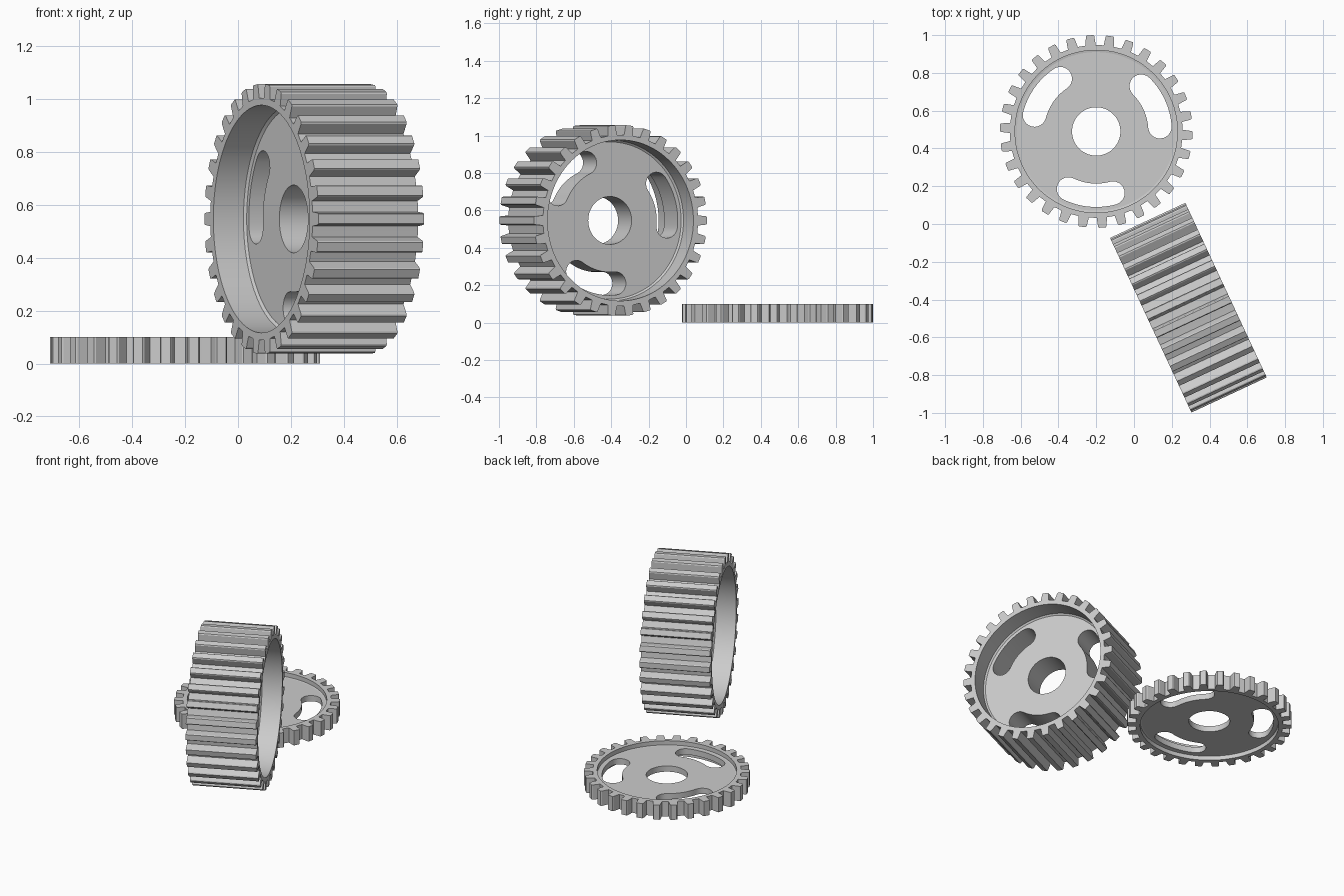
import bpy
import bmesh
from math import sin, cos, pi, radians
from mathutils import Matrix, Vector

cube = bpy.data.objects.get("Cube")
if cube:
    bpy.data.objects.remove(cube, do_unlink=True)

steel = bpy.data.materials.new("light grey metal")
steel.use_nodes = True
GREY = (0.6, 0.6, 0.6, 1.0)
steel.diffuse_color = GREY
steel.node_tree.nodes["Principled BSDF"].inputs["Base Color"].default_value = GREY

TEETH = 30
RIM_IN, ROOT, TIP = 0.43, 0.457, 0.51
BORE, SLOT_MID, SLOT_HALF = 0.128, 0.338, 0.062


def polar(r, a):
    return Vector((r * cos(a), r * sin(a)))


def arc(r, start, end, steps, centre=Vector((0, 0))):
    return [centre + polar(r, start + (end - start) * i / steps) for i in range(steps + 1)]


def circle(r, steps=96):
    return arc(r, 0, 2 * pi, steps)[:-1]


def tooth_outline():
    # one tooth profile repeated around the root circle
    half = [(ROOT, 0.027), (TIP - 0.006, 0.0225), (TIP, 0.018)]
    tooth = [(r, -w) for r, w in half] + [(r, w) for r, w in reversed(half)]
    pts = []
    for k in range(TEETH):
        a = 2 * pi * k / TEETH
        turn = Matrix.Rotation(a, 2)
        pts += [turn @ Vector(p) for p in tooth]
        pts.append(polar(ROOT, a + pi / TEETH))
    return pts


def slot_outline(a):
    # curved slot with round ends
    span = radians(20.5)
    lo, hi = a - span, a + span
    return (arc(SLOT_MID + SLOT_HALF, lo, hi, 14)
            + arc(SLOT_HALF, hi, hi + pi, 12, polar(SLOT_MID, hi))[1:]
            + arc(SLOT_MID - SLOT_HALF, hi, lo, 14)[1:]
            + arc(SLOT_HALF, lo + pi, lo + 2 * pi, 12, polar(SLOT_MID, lo))[1:-1])


def finish(obj, matrix):
    bpy.ops.object.select_all(action="DESELECT")
    obj.select_set(True)
    bpy.context.view_layer.objects.active = obj
    if obj.type == "CURVE":
        bpy.ops.object.convert(target="MESH")
        obj = bpy.context.object
    bm = bmesh.new()
    bm.from_mesh(obj.data)
    bmesh.ops.remove_doubles(bm, verts=bm.verts, dist=0.0001)
    bmesh.ops.recalc_face_normals(bm, faces=bm.faces)
    bm.to_mesh(obj.data)
    bm.free()
    obj.data.materials.clear()
    obj.data.materials.append(steel)
    bpy.ops.object.shade_smooth_by_angle(angle=radians(30))
    obj.matrix_world = matrix


def plate(name, loops, half, matrix):
    # flat outline with holes, extruded both ways
    curve = bpy.data.curves.new(name, "CURVE")
    curve.dimensions = "2D"
    curve.fill_mode = "BOTH"
    curve.extrude = half
    for loop in loops:
        spline = curve.splines.new("POLY")
        spline.points.add(len(loop) - 1)
        for point, p in zip(spline.points, loop):
            point.co = (p.x, p.y, 0, 1)
        spline.use_cyclic_u = True
    obj = bpy.data.objects.new(name, curve)
    bpy.context.collection.objects.link(obj)
    finish(obj, matrix)


def chamfer_ring(name, web, size, matrix):
    # sloped seat where the web meets the rim, on both sides
    bm = bmesh.new()
    inner, outer = RIM_IN - 0.01, RIM_IN + 0.005
    rings = [[bm.verts.new((p.x, p.y, z)) for p in circle(r)]
             for r, z in ((inner, web), (outer, web + size), (outer, -web - size), (inner, -web))]
    n = len(rings[0])
    for a, b in zip(rings, rings[1:] + rings[:1]):
        for i in range(n):
            j = (i + 1) % n
            bm.faces.new((a[i], a[j], b[j], b[i]))
    mesh = bpy.data.meshes.new(name)
    bm.to_mesh(mesh)
    bm.free()
    obj = bpy.data.objects.new(name, mesh)
    bpy.context.collection.objects.link(obj)
    finish(obj, matrix)


def gear(name, half, matrix):
    web = half * 0.39
    plate(name + "_toothed_rim", [tooth_outline(), circle(RIM_IN)], half, matrix)
    slots = [slot_outline(radians(15 + 120 * k)) for k in range(3)]
    plate(name + "_web", [circle(RIM_IN + 0.01), circle(BORE, 64)] + slots, web, matrix)
    chamfer_ring(name + "_web_seat", web, half * 0.06, matrix)


# thin gear lying flat
gear("flat_gear", 0.05,
     Matrix.Translation((-0.2, 0.49, 0.05)) @ Matrix.Rotation(radians(9.7), 4, "Z"))

# wide gear standing on edge, its axle level and turned from the x axis
yaw = radians(25)
upright = Matrix(((-sin(yaw), 0, cos(yaw)), (cos(yaw), 0, sin(yaw)), (0, 1, 0))).to_4x4()
gear("wide_gear", 0.22, Matrix.Translation((0.288, -0.443, 0.546)) @ upright)
